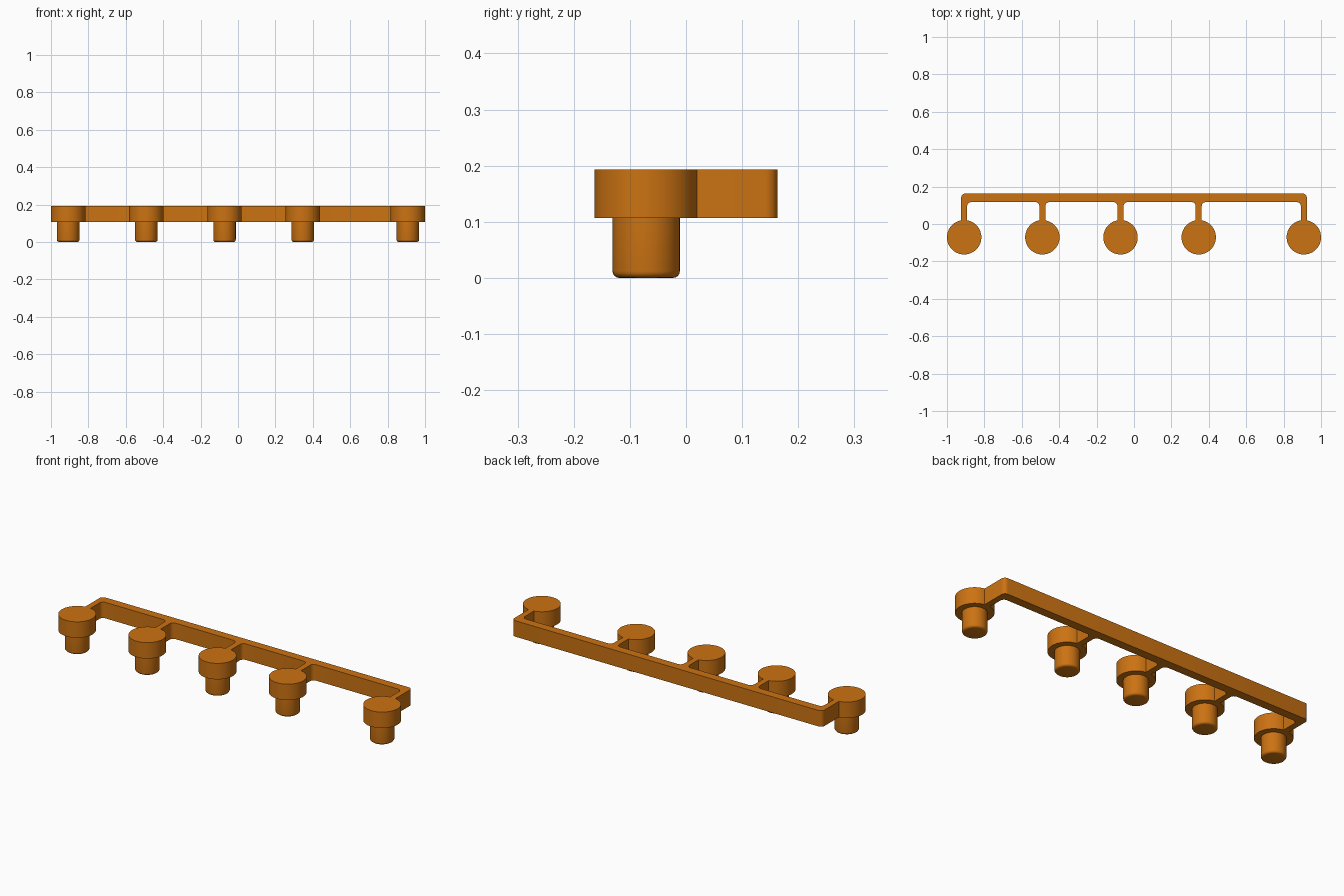
import bpy, bmesh, math
from mathutils import Vector

if "Cube" in bpy.data.objects:
    bpy.data.objects.remove(bpy.data.objects["Cube"])

XS = [-0.908, -0.49, -0.072, 0.346, 0.908]   # disc centres along the bar
CY, DISC_R, PEG_R = -0.071, 0.092, 0.06
STEM = 0.016                                  # half stem width
BAR_FRONT, BAR_BACK = 0.117, 0.163
Z0, Z1 = 0.107, 0.193
FILLET = 0.022

orange = bpy.data.materials.new("orange")
orange.diffuse_color = (0.60, 0.17, 0.006, 1)
orange.use_nodes = True
orange.node_tree.nodes["Principled BSDF"].inputs["Base Color"].default_value = orange.diffuse_color


def finish(bm, name):
    bmesh.ops.recalc_face_normals(bm, faces=bm.faces)
    me = bpy.data.meshes.new(name)
    bm.to_mesh(me)
    bm.free()
    me.materials.append(orange)
    ob = bpy.data.objects.new(name, me)
    bpy.context.collection.objects.link(ob)
    bpy.ops.object.select_all(action='DESELECT')
    ob.select_set(True)
    bpy.context.view_layer.objects.active = ob
    bpy.ops.object.shade_smooth_by_angle(angle=math.radians(35))
    return ob


def corner(x, y, dir_in, dir_out, r=FILLET, n=6):
    """Rounded right-angle corner, travelling along dir_in then dir_out."""
    p, a, b = Vector((x, y)), Vector(dir_in), Vector(dir_out)
    c = p - a * r + b * r
    return [c - b * r * math.cos(t) + a * r * math.sin(t)
            for t in (math.pi / 2 * i / n for i in range(n + 1))]


# Plate outline: stems and discs along the front, bar along the back
gap = math.asin(STEM / DISC_R)
outline = []
for i, x in enumerate(XS):
    if i == 0:
        outline += corner(x - STEM, BAR_BACK, (-1, 0), (0, -1))
    else:
        outline += corner(x - STEM, BAR_FRONT, (1, 0), (0, -1))
    start, sweep, n = math.pi / 2 + gap, 2 * math.pi - 2 * gap, 60
    for k in range(n + 1):
        a = start + sweep * k / n
        outline.append(Vector((x + DISC_R * math.cos(a), CY + DISC_R * math.sin(a))))
    if i < len(XS) - 1:
        outline += corner(x + STEM, BAR_FRONT, (0, 1), (1, 0))
    else:
        outline += corner(x + STEM, BAR_BACK, (0, 1), (-1, 0))

bm = bmesh.new()
face = bm.faces.new([bm.verts.new((p.x, p.y, Z0)) for p in outline])
ext = bmesh.ops.extrude_face_region(bm, geom=[face], use_keep_orig=True)
bmesh.ops.translate(bm, vec=(0, 0, Z1 - Z0),
                    verts=[v for v in ext["geom"] if isinstance(v, bmesh.types.BMVert)])
finish(bm, "bar_with_discs")

# Pegs under each disc, with a rounded lower edge
for i, x in enumerate(XS):
    bm = bmesh.new()
    bmesh.ops.create_cone(bm, cap_ends=True, segments=48, radius1=PEG_R,
                          radius2=PEG_R, depth=Z0)
    bmesh.ops.translate(bm, vec=(x, CY, Z0 / 2), verts=bm.verts)
    rim = [e for e in bm.edges if all(v.co.z < 0.001 for v in e.verts)]
    bmesh.ops.bevel(bm, geom=rim, offset=0.012, segments=4, profile=0.5, affect='EDGES')
    # open top where the peg meets the disc
    top = [f for f in bm.faces if all(v.co.z > Z0 - 0.001 for v in f.verts)]
    bmesh.ops.delete(bm, geom=top, context='FACES_ONLY')
    finish(bm, f"peg_{i + 1}")
